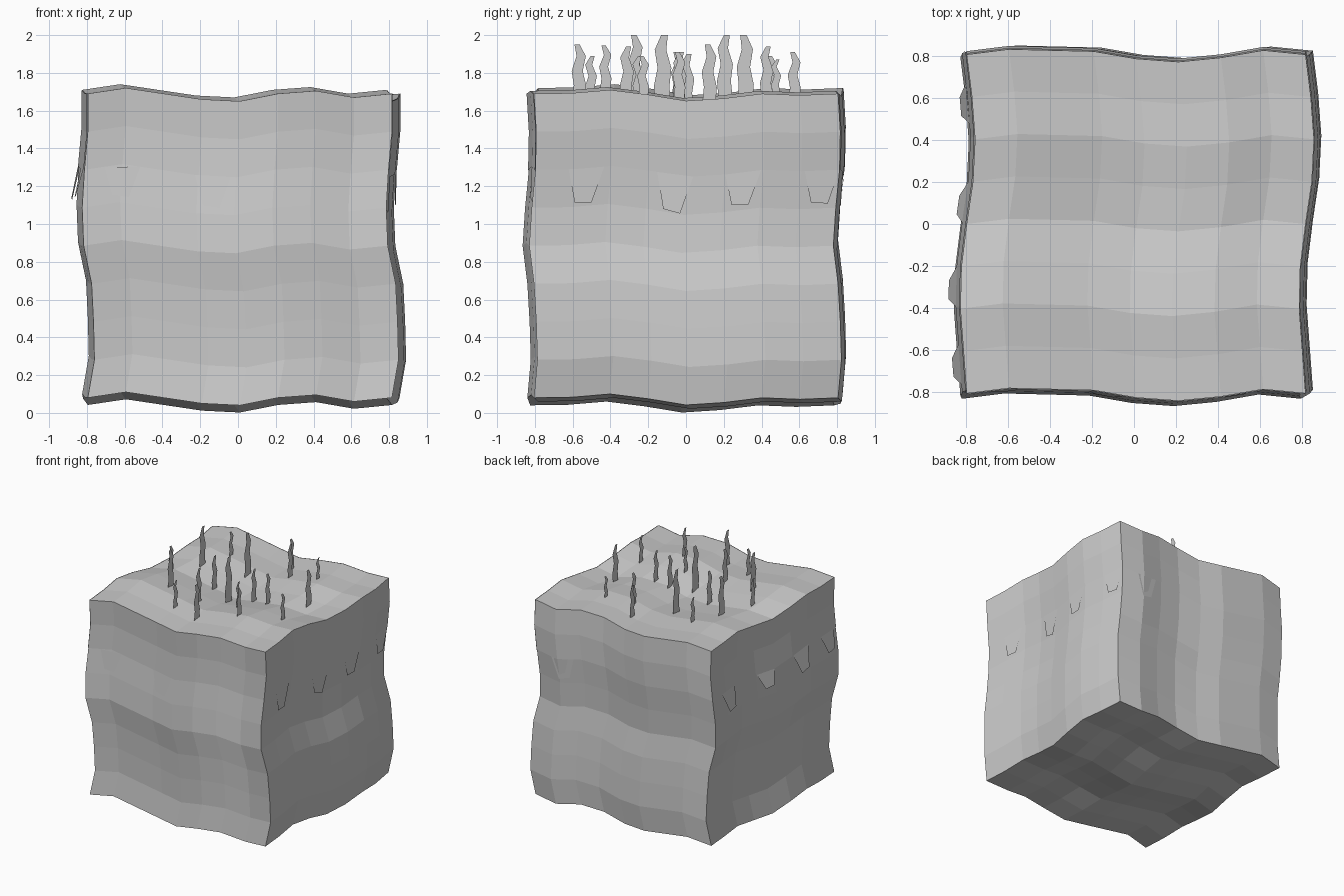
import bpy, bmesh
from mathutils import Vector

if "Cube" in bpy.data.objects:
    bpy.data.objects.remove(bpy.data.objects["Cube"])

H, Z0, STEP = 0.805, 0.08, 0.2012   # half width, base height, grid step

# wave offsets sampled at the nine grid lines of each axis
X_BY_Y = [0, -.015, -.03, -.025, 0, .03, .04, .025, 0]
X_BY_Z = [0, .035, .03, .02, -.022, -.03, -.018, 0, 0]
Y_BY_X = [0, .025, .02, .015, -.02, -.035, -.015, .02, 0]
Y_BY_Z = [0, .018, .012, 0, -.025, -.012, .008, .012, 0]
Z_BY_X = [0, .03, 0, -.03, -.04, 0, .015, -.02, 0]
Z_BY_Y = [0, .003, .02, -.005, -.038, -.025, 0, -.008, 0]


def sample(table, t):
    t = min(max(t / STEP, 0), 7.999)
    i = int(t)
    return table[i] + (table[i + 1] - table[i]) * (t - i)


def warp(x, y, z):
    a, b, c = x + H, y + H, z - Z0
    return Vector((x + sample(X_BY_Y, b) + sample(X_BY_Z, c) + 0.01,
                   y + sample(Y_BY_X, a) + sample(Y_BY_Z, c),
                   z + sample(Z_BY_X, a) + sample(Z_BY_Y, b)))


def finish(name, bm):
    mesh = bpy.data.meshes.new(name)
    bm.to_mesh(mesh)
    bm.free()
    obj = bpy.data.objects.new(name, mesh)
    bpy.context.collection.objects.link(obj)
    return obj


def quad(bm, pts):
    bm.faces.new([bm.verts.new(p) for p in pts])


# wavy soil block
bm = bmesh.new()
bmesh.ops.create_cube(bm, size=2 * H)
bmesh.ops.subdivide_edges(bm, edges=bm.edges[:], cuts=7, use_grid_fill=True)
for v in bm.verts:
    v.co = warp(v.co.x, v.co.y, v.co.z + Z0 + H)
finish("soil_block", bm)

# turf skirt: thin strip on each side with hanging drips
# side: (axis, sign, flare of the drips, drips as (centre, bottom height))
SIDES = [
    ("y", -1, .004, [(-.12, 1.13), (.5, 1.13), (-.6, 1.13)]),
    ("y", 1, .004, [(.57, 1.13), (-.1, 1.11), (-.5, 1.16)]),
    ("x", 1, .012, [(-.53, 1.11), (-.06, 1.10), (.3, 1.12), (.72, 1.12)]),
    ("x", -1, .03, [(.57, 1.14), (.1, 1.17), (-.3, 1.13), (-.67, 1.15)]),
]
TOP, EDGE = Z0 + 8 * STEP, Z0 + 6 * STEP
bm = bmesh.new()
for axis, sign, flare, drips in SIDES:
    def place(t, z, out=0.004):
        t = min(max(t, -H), H)
        if axis == "x":
            return warp(sign * H, t, z) + Vector((sign * out, 0, 0))
        return warp(t, sign * H, z) + Vector((0, sign * out, 0))
    for i in range(8):
        t0, t1 = -H + i * STEP, -H + (i + 1) * STEP
        for z1 in (TOP, TOP - STEP):
            z0 = z1 - STEP
            quad(bm, [place(t0, z0), place(t1, z0), place(t1, z1), place(t0, z1)])
    for c, low in drips:
        quad(bm, [place(c - .05, low, flare), place(c + .04, low - .01, flare),
                  place(c + .09, EDGE), place(c - .1, EDGE)])
bmesh.ops.remove_doubles(bm, verts=bm.verts[:], dist=0.0005)
bmesh.ops.recalc_face_normals(bm, faces=bm.faces[:])
finish("turf_skirt", bm)

# grass blades: flat wavy sheets facing x, given as (x, y, tip height)
BLADES = [
    (.02, -.57, 1.95), (-.22, -.50, 1.89), (.31, -.43, 1.945),
    (-.14, -.31, 1.94), (-.43, -.27, 2.0), (.18, -.25, 1.89),
    (.57, -.23, 1.89), (0, -.12, 2.0), (-.58, -.05, 1.91),
    (.17, -.03, 1.91), (.30, -.04, 1.91), (-.22, .01, 1.90),
    (.56, .12, 1.95), (-.47, .21, 2.0), (-.13, .31, 2.0),
    (.18, .43, 1.94), (-.38, .45, 1.89), (.40, .48, 1.87),
    (.09, .57, 1.91),
]
OUTLINE = [(0, 0, .036), (.3, .006, .035), (.55, -.004, .031),
           (.8, .01, .026), (1, -.004, .015)]   # height, sway, half width
bm = bmesh.new()
for i, (x, y, tip) in enumerate(BLADES):
    flip = -1 if i % 2 else 1
    root = warp(x, y, TOP).z - 0.02
    size = (tip - root) / 0.33
    rows = []
    for h, sway, w in OUTLINE:
        z = root + (tip - root) * h
        rows.append([bm.verts.new((x, y + flip * sway * 1.5 + s * w * size, z)) for s in (-1, 1)])
    for a, b in zip(rows, rows[1:]):
        bm.faces.new((a[0], a[1], b[1], b[0]))
finish("grass_blades", bm)
